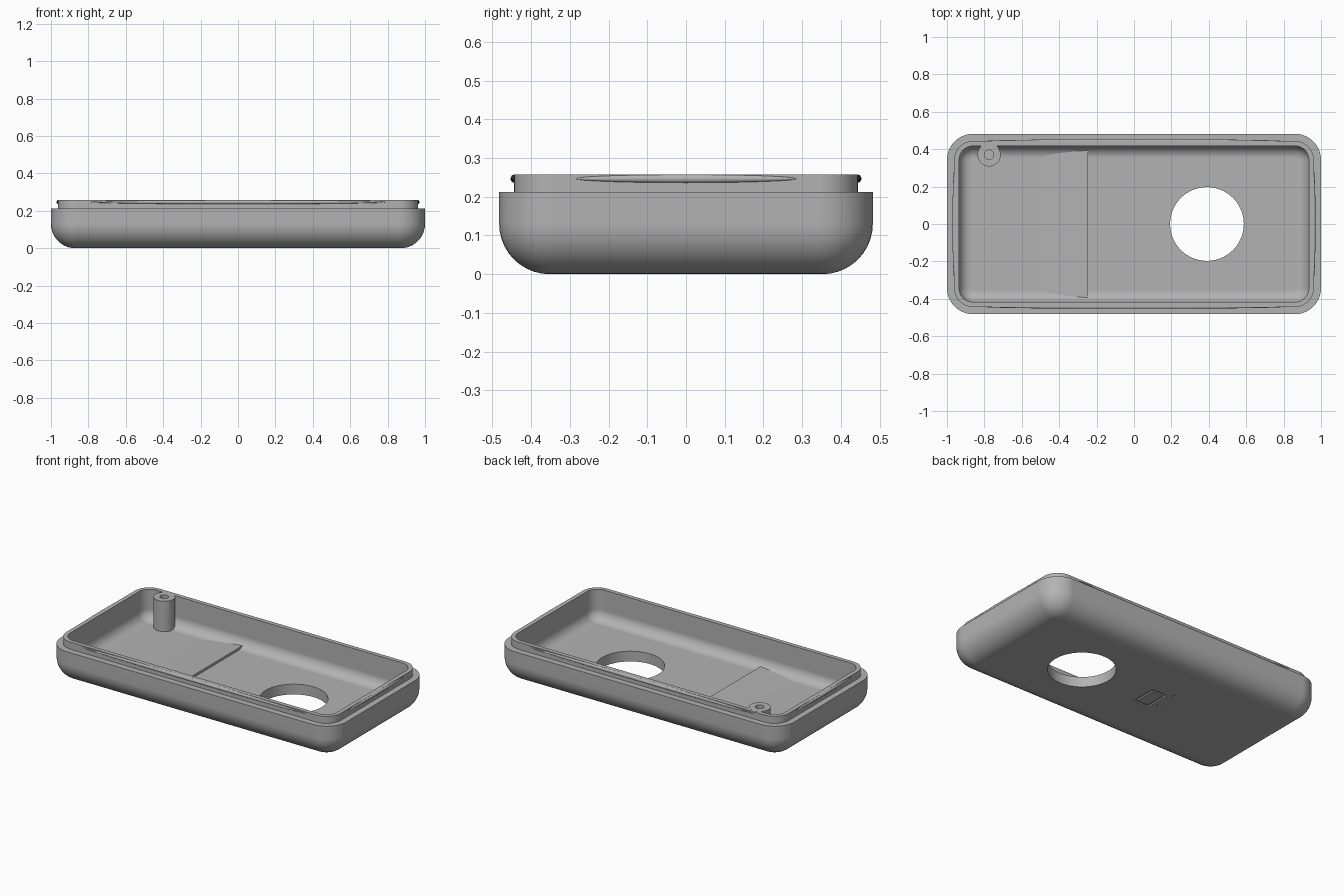
import bpy, bmesh
from math import sin, cos, pi

cube = bpy.data.objects.get("Cube")
if cube:
    bpy.data.objects.remove(cube, do_unlink=True)

HALF_X, HALF_Y, CORNER = 1.0, 0.4825, 0.14
WALL, ROUND = 0.065, 0.13
STEP_Z, TOP_Z, LIP = 0.212, 0.257, 0.0385

grey = bpy.data.materials.new("plain grey")
grey.use_nodes = True
grey.diffuse_color = (0.45, 0.45, 0.45, 1)
grey.node_tree.nodes["Principled BSDF"].inputs["Base Color"].default_value = grey.diffuse_color


def make_object(name, bm):
    bmesh.ops.recalc_face_normals(bm, faces=bm.faces)
    mesh = bpy.data.meshes.new(name)
    bm.to_mesh(mesh)
    bm.free()
    mesh.materials.append(grey)
    obj = bpy.data.objects.new(name, mesh)
    bpy.context.collection.objects.link(obj)
    return obj


def activate(obj):
    bpy.ops.object.select_all(action='DESELECT')
    obj.select_set(True)
    bpy.context.view_layer.objects.active = obj


def smooth(obj):
    activate(obj)
    bpy.ops.object.shade_smooth_by_angle(angle=pi / 6)
    mod = obj.modifiers.new("even_shading", 'WEIGHTED_NORMAL')
    mod.keep_sharp = True


def loft(name, rings):
    """Bridge rings of equal length and cap both ends."""
    bm = bmesh.new()
    loops = [[bm.verts.new(p) for p in ring] for ring in rings]
    n = len(loops[0])
    for a, b in zip(loops, loops[1:]):
        for i in range(n):
            j = (i + 1) % n
            bm.faces.new((a[i], a[j], b[j], b[i]))
    bm.faces.new(loops[0])
    bm.faces.new(loops[-1])
    return make_object(name, bm)


def rounded_ring(inset, z, steps=10):
    r = CORNER - inset
    points = []
    for k, (sx, sy) in enumerate(((1, 1), (-1, 1), (-1, -1), (1, -1))):
        for i in range(steps + 1):
            a = (k + i / steps) * pi / 2
            points.append((sx * (HALF_X - CORNER) + r * cos(a),
                           sy * (HALF_Y - CORNER) + r * sin(a), z))
    return points


def circle(x, y, r, z, n=48):
    return [(x + r * cos(2 * pi * i / n), y + r * sin(2 * pi * i / n), z) for i in range(n)]


def box(name, x, y, z, sx, sy, sz):
    bm = bmesh.new()
    bmesh.ops.create_cube(bm, size=1)
    for v in bm.verts:
        v.co = (x + v.co.x * sx, y + v.co.y * sy, z + v.co.z * sz)
    return make_object(name, bm)


def cut(target, cutter):
    activate(target)
    cutter.hide_render = True
    mod = target.modifiers.new("cut", 'BOOLEAN')
    mod.operation = 'DIFFERENCE'
    mod.solver = 'EXACT'
    mod.object = cutter
    bpy.ops.object.modifier_apply(modifier=mod.name)
    bpy.data.objects.remove(cutter, do_unlink=True)


# Shell: outer bowl, stepped lip, then inner bowl
quarter = [i / 10 * pi / 2 for i in range(11)]
profile = [(ROUND * (1 - sin(a)), ROUND * (1 - cos(a))) for a in quarter]
profile += [(0, STEP_Z), (LIP, STEP_Z), (LIP, TOP_Z), (WALL, TOP_Z)]
inner = ROUND - WALL
profile += [(ROUND - inner * cos(a), ROUND - inner * sin(a)) for a in quarter]
shell = loft("shell", [rounded_ring(d, z) for d, z in profile])

# Round opening through the floor
cut(shell, loft("opening_cutter", [circle(0.39, 0, 0.197, z, 96) for z in (-0.1, 0.2)]))

# Shallow rectangular groove and two small slots underneath
groove = box("groove_cutter", -0.12, 0, 0, 0.11, 0.17, 0.016)
cut(groove, box("groove_core", -0.12, 0, 0, 0.08, 0.14, 0.1))
cut(shell, groove)
for y in (0.1, -0.03):
    cut(shell, box("slot_cutter", -0.21, y, 0, 0.012, 0.022, 0.016))
smooth(shell)

# Screw post with a blind hole
px, py = -0.775, 0.37
post = loft("screw_post", [circle(px, py, r, z) for r, z in
                           ((0.062, 0.05), (0.062, TOP_Z + 0.0005),
                            (0.025, TOP_Z + 0.0005), (0.025, 0.1))])
smooth(post)

# Ramp rising from the floor to a small step
ramp = loft("floor_ramp", [[(-0.5, y, WALL - 0.0005), (-0.245, y, WALL + 0.015),
                            (-0.245, y, WALL - 0.01), (-0.5, y, WALL - 0.01)]
                           for y in (-0.4, 0.4)])

# Slim snap ridges on the four sides of the lip
def snap_ridge(name, x, y, sx, sy):
    bm = bmesh.new()
    bmesh.ops.create_uvsphere(bm, u_segments=48, v_segments=16, radius=1)
    for v in bm.verts:
        v.co = (x + v.co.x * sx, y + v.co.y * sy, 0.2465 + v.co.z * 0.0105)
    ridge = make_object(name, bm)
    activate(ridge)
    bpy.ops.object.shade_smooth()


for side, s in (("left", 1), ("right", -1)):
    snap_ridge(side + "_snap_ridge", s * (HALF_X - LIP), 0, 0.009, 0.285)
for side, s in (("back", 1), ("front", -1)):
    snap_ridge(side + "_snap_ridge", 0, s * (HALF_Y - LIP), 0.79, 0.009)
